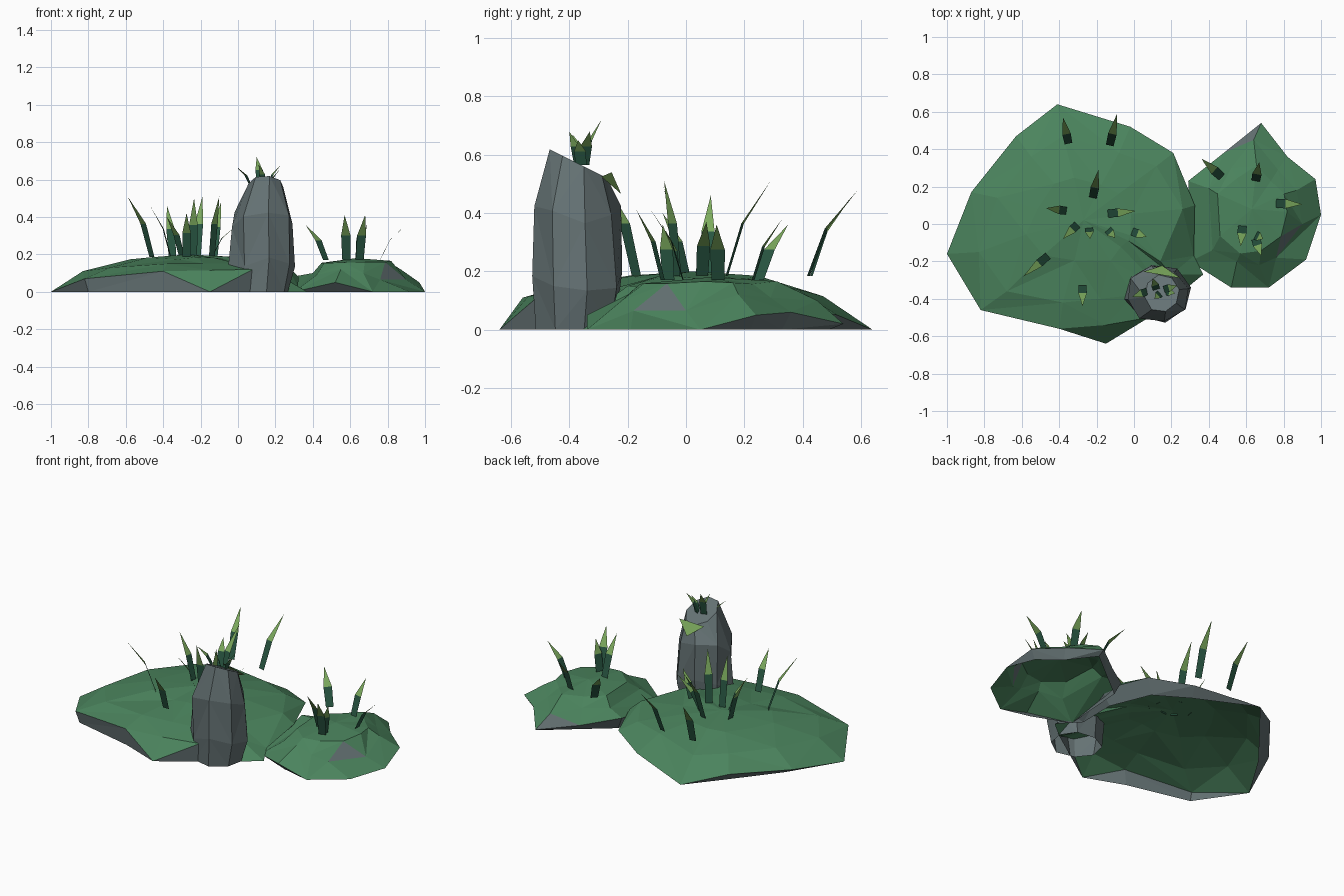
import bpy, bmesh, random
from math import cos, sin, tau
from mathutils import Vector

random.seed(4)
cube = bpy.data.objects.get("Cube")
if cube:
    bpy.data.objects.remove(cube)


def material(name, rgb):
    m = bpy.data.materials.new(name)
    m.use_nodes = True
    m.diffuse_color = (*rgb, 1)
    m.node_tree.nodes["Principled BSDF"].inputs["Base Color"].default_value = (*rgb, 1)
    return m


MOSS = material("moss_green", (0.07, 0.23, 0.11))
STONE = material("stone_grey", (0.13, 0.17, 0.175))
STEM = material("dark_stem_green", (0.022, 0.095, 0.055))
TIP = material("light_tip_green", (0.2, 0.4, 0.11))


def finish(name, bm, mats):
    mesh = bpy.data.meshes.new(name)
    bm.to_mesh(mesh)
    bm.free()
    for m in mats:
        mesh.materials.append(m)
    ob = bpy.data.objects.new(name, mesh)
    bpy.context.collection.objects.link(ob)


def bridge(bm, low, high):
    """Triangulated strip between two closed rings."""
    n = len(low)
    for i in range(n):
        j = (i + 1) % n
        if i % 2:
            bm.faces.new((low[i], low[j], high[j]))
            bm.faces.new((low[i], high[j], high[i]))
        else:
            bm.faces.new((low[i], low[j], high[i]))
            bm.faces.new((low[j], high[j], high[i]))


def mound(name, rim, shoulder, peak, crown, feet={}, patches=()):
    """Open faceted shell: undercut foot, rim, shoulder, crown ring, peak."""
    bm = bmesh.new()
    peak = Vector(peak)
    rim = [Vector(p) for p in rim]
    foot, upper = [], []
    for i, p in enumerate(rim):
        q = p.lerp(peak, 0.11 if p.z > 0 else 0)
        x, y = feet.get(i, q.xy)
        foot.append((x, y, 0))
        r = p.lerp(peak, crown[0] + random.uniform(-0.04, 0.04))
        upper.append((r.x, r.y, crown[1] + random.uniform(-0.008, 0.008)))
    rings = [[bm.verts.new(p) for p in ring] for ring in (foot, rim, shoulder, upper)]
    for low, high in zip(rings, rings[1:]):
        bridge(bm, low, high)
    top = bm.verts.new(peak)
    last = rings[-1]
    for i, v in enumerate(last):
        bm.faces.new((v, last[(i + 1) % len(last)], top))
    bmesh.ops.remove_doubles(bm, verts=bm.verts[:], dist=0.001)
    bmesh.ops.recalc_face_normals(bm, faces=bm.faces[:])
    # steep faces near the ground are bare stone
    for f in bm.faces:
        f.material_index = 1 if f.normal.z < 0.35 else 0
    for spot in map(Vector, patches):
        min(bm.faces, key=lambda f: (f.calc_center_median() - spot).length).material_index = 1
    finish(name, bm, (MOSS, STONE))


# Hills, rings listed clockwise from above
mound("large_mound",
      [(-1, -.16, 0), (-.87, .17, .04), (-.63, .47, .06), (-.41, .64, 0), (-.02, .52, .05),
       (.21, .38, .08), (.325, .1, .08), (.32, -.17, .03), (.37, -.27, 0), (.26, -.36, 0),
       (.08, -.5, .12), (-.15, -.54, .115), (-.4, -.56, .11), (-.82, -.46, .07)],
      [(-.83, -.15, .11), (-.73, .14, .13), (-.55, .36, .13), (-.38, .47, .115),
       (-.08, .38, .14), (.12, .31, .135), (.26, .08, .14), (.14, -.2, .15), (.2, -.27, .1),
       (.13, -.33, .12), (0, -.38, .15), (-.18, -.4, .15), (-.38, -.42, .15),
       (-.68, -.36, .13)],
      (-.27, .02, .2), (.6, .18),
      feet={10: (.07, -.49), 11: (-.15, -.64), 12: (-.4, -.545), 13: (-.8, -.45)})
mound("small_mound",
      [(.29, .23, .08), (.48, .38, .04), (.68, .54, .02), (.82, .36, .06), (.97, .24, .05),
       (1, .05, 0), (.92, -.19, 0), (.72, -.34, 0), (.52, -.34, .05), (.3, -.2, 0)],
      [(.4, .19, .1), (.52, .3, .11), (.64, .45, .1), (.77, .29, .11), (.87, .18, .12),
       (.9, 0, .065), (.76, -.18, .065), (.67, -.22, .1), (.55, -.2, .12), (.42, -.14, .09)],
      (.63, .08, .18), (.46, .16), patches=[(.81, -.09, .097), (.6, .46, .053)])


# Standing stone: stacked rings with a top sloping to the back
def standing_stone():
    bm = bmesh.new()
    sides = 8
    rings = []
    for z, rx, ry, cx, cy in [(0, .155, .135, .12, -.375), (.17, .178, .155, .13, -.37),
                              (.37, .17, .148, .128, -.375), (.6, .095, .1, .15, -.37)]:
        ring = []
        for i in range(sides):
            a = tau * i / sides + 0.2
            k = random.uniform(0.96, 1.06)
            x, y = cx + rx * k * cos(a), cy + ry * k * sin(a)
            h = z
            if z > 0.5:
                h = .57 - (y + .37) * .5
            elif z > 0:
                h += random.uniform(-.06, .06)
            ring.append(bm.verts.new((x, y, h)))
        rings.append(ring)
    for low, high in zip(rings, rings[1:]):
        bridge(bm, low, high)
    bm.faces.new(rings[-1])
    bmesh.ops.recalc_face_normals(bm, faces=bm.faces[:])
    finish("standing_stone", bm, [STONE])


standing_stone()

# Bright moss flake on the upper back of the stone
flake = bmesh.new()
flake.faces.new([flake.verts.new(p) for p in
                 ((.25, -.29, .525), (.05, -.255, .54), (.15, -.222, .465))])
finish("moss_flake", flake, [TIP])


# Grass: flat bent blades, dark stem and light pointed tip
def blade(bm, x, y, z, tx, ty, tz, width):
    base, tip = Vector((x, y, z)), Vector((tx, ty, tz))
    lean = Vector((tx - x, ty - y, 0))
    side = Vector((-lean.y, lean.x, 0)).normalized() * width / 2
    mid = base + lean * 0.36 + Vector((0, 0, (tz - z) * 0.55))
    a, b, c, d, e = [bm.verts.new(p) for p in
                     (base - side * .9, base + side * .9, mid + side, mid - side, tip)]
    bm.faces.new((a, b, c, d))
    bm.faces.new((d, c, e)).material_index = 1


def tuft(name, root_z, width, blades):
    bm = bmesh.new()
    for x, y, tx, ty, tz in blades:
        blade(bm, x, y, root_z, tx, ty, tz, width)
    finish(name, bm, (STEM, TIP))


tuft("large_mound_grass", .185, .046, [
    (-.35, .43, -.38, .57, .46), (-.13, .42, -.09, .59, .48), (-.22, .14, -.19, .29, .51),
    (-.36, .07, -.47, .085, .46), (-.14, .055, .01, .07, .37), (-.3, 0, -.38, -.08, .4),
    (-.24, -.02, -.235, -.08, .5), (-.14, -.03, -.1, -.075, .51), (-.01, -.04, .07, -.07, .34),
    (-.46, -.17, -.59, -.28, .51), (-.275, -.33, -.275, -.44, .42)])
tuft("small_mound_grass", .17, .05, [
    (.47, .25, .36, .35, .36), (.65, .23, .67, .33, .38), (.76, .11, .9, .105, .36),
    (.58, -.01, .57, -.12, .41), (.65, -.06, .69, -.08, .36), (.65, -.08, .68, -.17, .41)])
tuft("stone_top_grass", .565, .042, [
    (.07, -.36, -.01, -.39, .67), (.12, -.35, .1, -.29, .72),
    (.16, -.35, .23, -.33, .68), (.14, -.37, .11, -.4, .68), (.17, -.36, .22, -.37, .65)])
